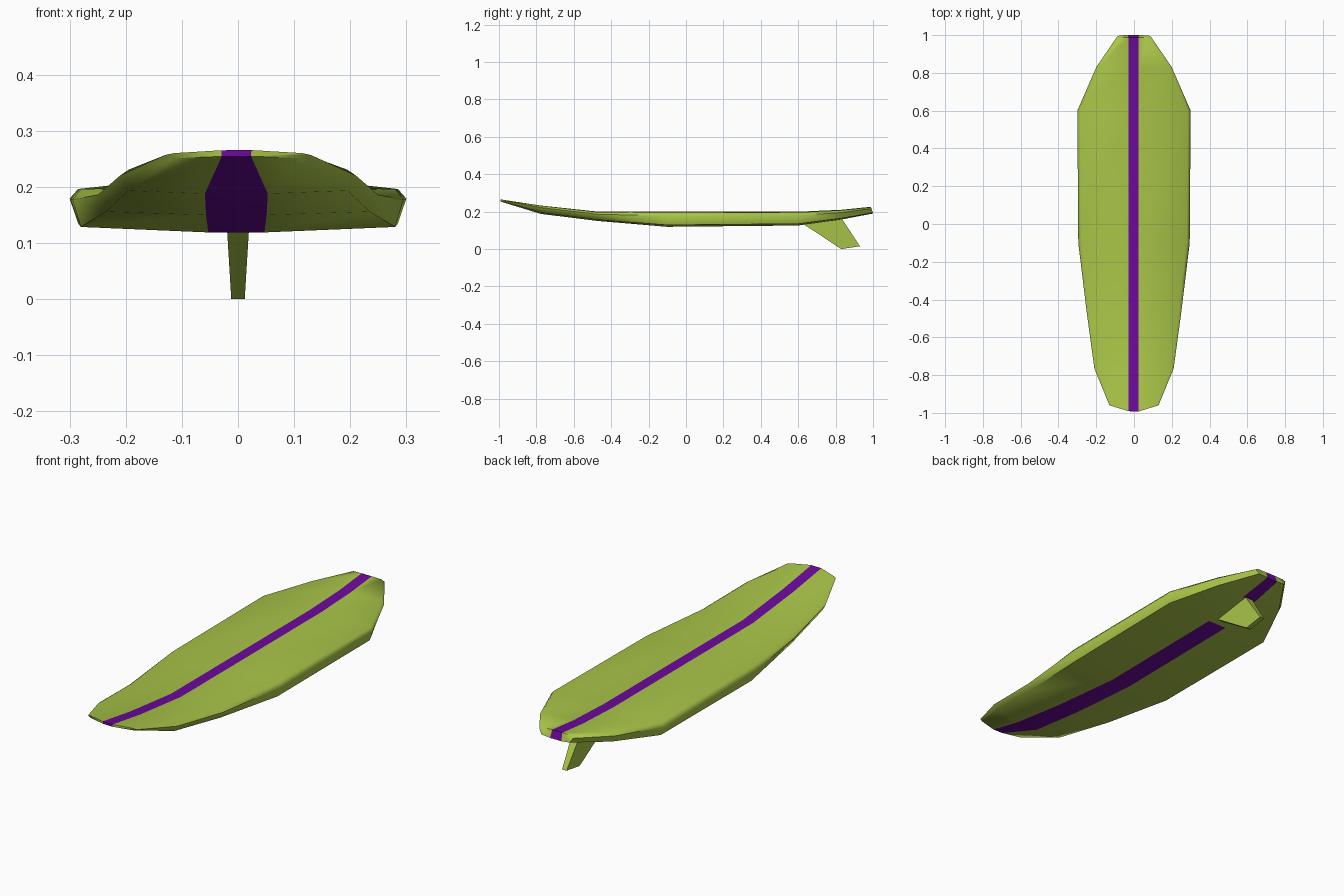
import bpy, math

if "Cube" in bpy.data.objects:
    bpy.data.objects.remove(bpy.data.objects["Cube"])


def material(name, rgb):
    m = bpy.data.materials.new(name)
    m.diffuse_color = (*rgb, 1)
    m.use_nodes = True
    m.node_tree.nodes["Principled BSDF"].inputs["Base Color"].default_value = m.diffuse_color
    return m


lime = material("lime green", (0.40, 0.56, 0.065))
purple = material("purple", (0.15, 0.003, 0.33))


def mesh_object(name, verts, faces, mats, angle):
    me = bpy.data.meshes.new(name)
    me.from_pydata(verts, [], faces)
    for m in mats:
        me.materials.append(m)
    ob = bpy.data.objects.new(name, me)
    bpy.context.collection.objects.link(ob)
    bpy.ops.object.select_all(action='DESELECT')
    ob.select_set(True)
    bpy.context.view_layer.objects.active = ob
    # consistent outward normals
    bpy.ops.object.mode_set(mode='EDIT')
    bpy.ops.mesh.select_all(action='SELECT')
    bpy.ops.mesh.normals_make_consistent(inside=False)
    bpy.ops.object.mode_set(mode='OBJECT')
    bpy.ops.object.shade_smooth_by_angle(angle=math.radians(angle))
    return ob


# Board stations from nose to tail:
# y, half width, deck z, bottom z, bottom stripe half width, end sweep
stations = [
    (-1.00, 0.13, 0.267, 0.256, 0.026, 0.04),
    (-0.78, 0.21, 0.233, 0.188, 0.056, 0.015),
    (-0.47, 0.25, 0.200, 0.150, 0.054, 0),
    (-0.10, 0.295, 0.200, 0.119, 0.050, 0),
    (0.60, 0.30, 0.200, 0.126, 0.050, 0),
    (0.83, 0.20, 0.210, 0.158, 0.036, 0),
    (1.00, 0.09, 0.226, 0.190, 0.030, 0),
]
verts, faces = [], []
for y, w, top, bot, s, sweep in stations:
    h = top - bot
    inset = 0.015
    ring = [(-w + inset, top - h * 0.05), (-0.030, top), (0.024, top), (w - inset, top - h * 0.05),
            (w, bot + h * 0.72),
            (w - inset, bot + h * 0.12), (s - 0.003, bot), (-s - 0.003, bot), (-w + inset, bot + h * 0.12),
            (-w, bot + h * 0.72)]
    for x, z in ring:
        back = sweep * abs(x) / w
        lean = -0.012 * (z - bot) / h if y == 1.0 else 0
        drop = 0.007 * abs(x) / w if y == -1.0 else 0
        verts.append((x, y + back + lean, z - drop))

# Side faces; the strips at ring positions 1 and 6 carry the stripe
N = 10
colours = []
for i in range(len(stations) - 1):
    for j in range(N):
        k = (j + 1) % N
        faces.append((i * N + j, i * N + k, (i + 1) * N + k, (i + 1) * N + j))
        under_fin = j == 6 and i == 4
        colours.append(1 if j in (1, 6) and not under_fin else 0)

# Nose and tail caps, with the stripe wrapping round the centre
for b in (0, (len(stations) - 1) * N):
    for f, c in (((1, 2, 6, 7), 1), ((2, 3, 4, 5, 6), 0), ((0, 1, 7, 8, 9), 0)):
        faces.append(tuple(b + v for v in f))
        colours.append(c)

board = mesh_object("board", verts, faces, [lime, purple], 60)
for p, c in zip(board.data.polygons, colours):
    p.material_index = c

# Fin: tapered swept blade, root buried in the board
outline = [(0.58, 0.165, 0.022), (0.83, 0.00, 0.012), (0.93, 0.015, 0.012), (0.825, 0.175, 0.022)]
fv = [(sx * t, y, z) for sx in (-1, 1) for y, z, t in outline]
ff = [(0, 1, 2, 3), (7, 6, 5, 4)] + [(i, (i + 1) % 4, (i + 1) % 4 + 4, i + 4) for i in range(4)]
mesh_object("fin", fv, ff, [lime], 40)
